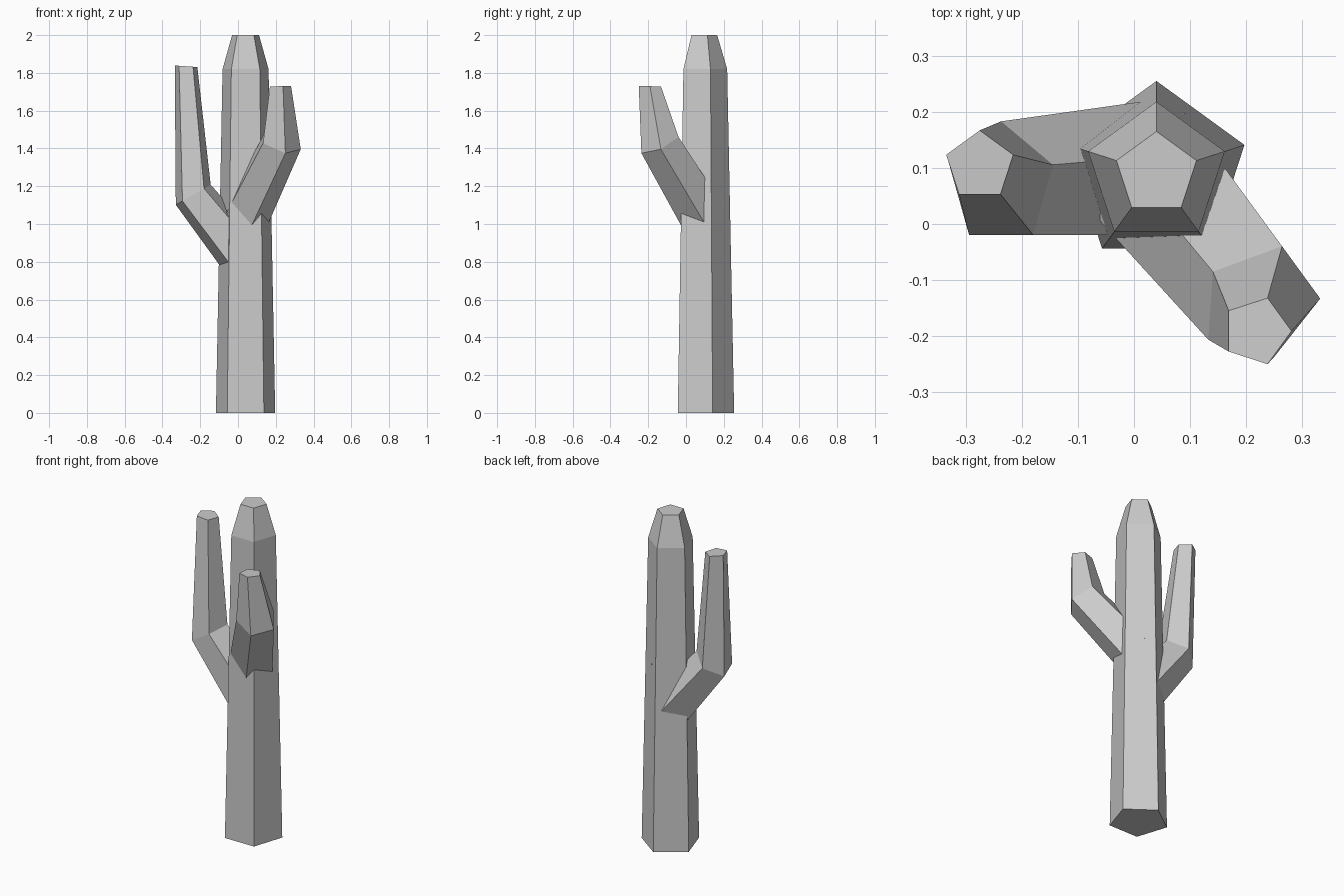
import bpy
import bmesh
from math import cos, sin, radians, tau
from mathutils import Vector

if "Cube" in bpy.data.objects:
    bpy.data.objects.remove(bpy.data.objects["Cube"])

SIDES = 5


def ring(bm, center, radius, normal, spin):
    # Five-sided cross-section tilted to face along normal
    q = Vector((0, 0, 1)).rotation_difference(Vector(normal))
    verts = []
    for i in range(SIDES):
        a = radians(spin) + tau * i / SIDES
        p = Vector((radius * cos(a), radius * sin(a), 0))
        verts.append(bm.verts.new(Vector(center) + q @ p))
    return verts


def stem(name, spin, sections):
    # Capped loft through (center, radius, normal) sections
    bm = bmesh.new()
    rings = [ring(bm, c, r, n, spin) for c, r, n in sections]
    for lo, hi in zip(rings, rings[1:]):
        for i in range(SIDES):
            j = (i + 1) % SIDES
            bm.faces.new((lo[i], lo[j], hi[j], hi[i]))
    bm.faces.new(rings[0][::-1])
    bm.faces.new(rings[-1])
    bmesh.ops.recalc_face_normals(bm, faces=bm.faces)
    mesh = bpy.data.meshes.new(name)
    bm.to_mesh(mesh)
    bm.free()
    obj = bpy.data.objects.new(name, mesh)
    bpy.context.collection.objects.link(obj)
    return obj


UP = (0, 0, 1)

# Main trunk with tapered tip
stem("trunk", 90, [
    ((0.04, 0.09, 0.0), 0.165, UP),
    ((0.04, 0.09, 1.82), 0.128, UP),
    ((0.04, 0.09, 2.0), 0.075, UP),
])

# Taller arm on the left
stem("left_arm", 90, [
    ((0.02, 0.0875, 0.833), 0.1315, (-0.6, 0, 0.8)),
    ((-0.237, 0.071, 1.155), 0.112, (-0.5, 0, 0.866)),
    ((-0.275, 0.104, 1.835), 0.063, (0.07, 0, 1)),
])

# Shorter arm on the front right
stem("right_arm", 0, [
    ((0.04, 0.087, 1.05), 0.13, (0.37, -0.47, 0.8)),
    ((0.224, -0.14, 1.428), 0.113, (0.329, -0.463, 1)),
    ((0.219, -0.191, 1.728), 0.062, (-0.03, 0.03, 1)),
])
